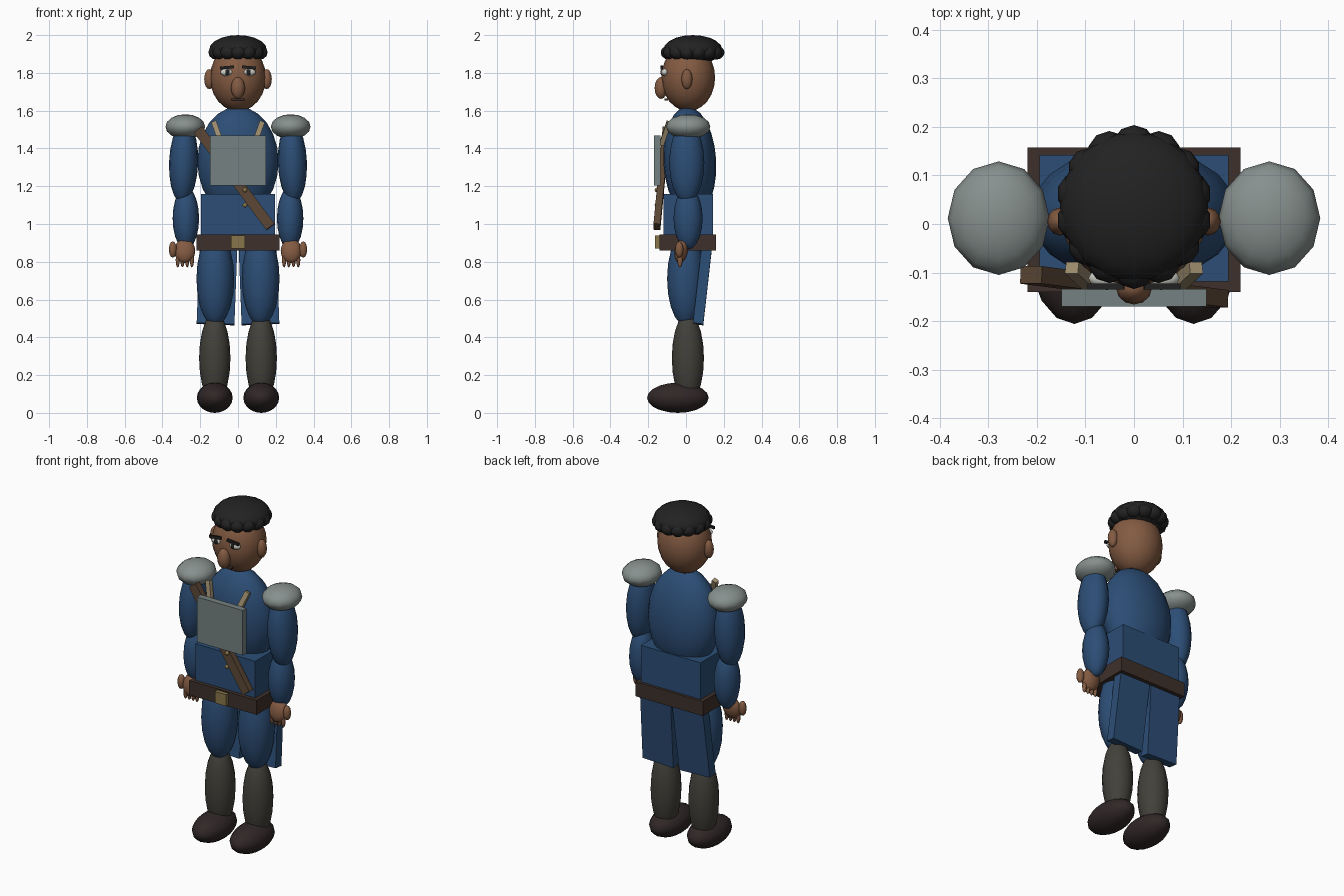
import bpy, math
from math import radians, sin, cos, pi
from mathutils import Vector, Matrix

if "Cube" in bpy.data.objects:
    bpy.data.objects.remove(bpy.data.objects["Cube"])


def material(name, r, g, b):
    m = bpy.data.materials.new(name)
    m.diffuse_color = (r, g, b, 1)
    m.use_nodes = True
    m.node_tree.nodes["Principled BSDF"].inputs["Base Color"].default_value = m.diffuse_color
    return m


BLUE = material("blue_cloth", 0.025, 0.075, 0.18)
SKIN = material("skin", 0.23, 0.105, 0.055)
HAIR = material("black_hair", 0.016, 0.016, 0.016)
STEEL = material("steel", 0.24, 0.28, 0.27)
PLATE = material("plate_steel", 0.18, 0.22, 0.22)
BELT = material("dark_leather", 0.048, 0.03, 0.023)
STRAP = material("brown_leather", 0.1, 0.06, 0.034)
SOCK = material("olive_wool", 0.055, 0.052, 0.042)
SHOE = material("shoe_leather", 0.03, 0.02, 0.02)
BRASS = material("brass", 0.25, 0.18, 0.07)
TAN = material("tan_leather", 0.33, 0.26, 0.15)
WHITE = material("eye_white", 0.6, 0.6, 0.55)


def ball(name, loc, radii, mat, rot=(0, 0, 0), seg=16, rings=10):
    """Smooth ellipsoid."""
    bpy.ops.mesh.primitive_uv_sphere_add(segments=seg, ring_count=rings, radius=1,
                                         location=loc, rotation=[radians(a) for a in rot])
    o = bpy.context.object
    o.name, o.scale = name, radii
    o.data.materials.append(mat)
    bpy.ops.object.shade_smooth()
    return o


def box(name, loc, size, mat, rot=(0, 0, 0)):
    bpy.ops.mesh.primitive_cube_add(size=1, location=loc, rotation=[radians(a) for a in rot])
    o = bpy.context.object
    o.name, o.scale = name, size
    o.data.materials.append(mat)
    return o


def bar(name, p, q, width, depth, mat):
    """Flat strip from p to q, its depth facing the front."""
    p, q = Vector(p), Vector(q)
    z = (q - p).normalized()
    x = Vector((0, 1, 0)).cross(z).normalized()
    y = z.cross(x)
    o = box(name, (0, 0, 0), (1, 1, 1), mat)
    turn = Matrix((x, y, z)).transposed().to_4x4()
    o.matrix_world = (Matrix.Translation((p + q) / 2) @ turn
                      @ Matrix.Diagonal((width, depth, (q - p).length, 1)))
    return o


# head and face
ball("head", (0, 0.012, 1.775), (0.148, 0.142, 0.178), SKIN, seg=20, rings=12)
ball("nose", (0, -0.132, 1.72), (0.037, 0.034, 0.058), SKIN, seg=12, rings=8)
box("mouth", (0, -0.105, 1.66), (0.07, 0.02, 0.01), BELT)

# hair cap with a ring of curls
ball("hair_cap", (0, 0.036, 1.922), (0.153, 0.156, 0.078), HAIR)
for i in range(14):
    a = 2 * pi * i / 14 - pi / 2
    ball("hair_curl", (0.117 * cos(a), 0.035 + 0.124 * sin(a), 1.908),
         (0.045, 0.045, 0.038), HAIR, seg=10, rings=6)

# torso, waist and belt
ball("torso", (0, 0.02, 1.33), (0.215, 0.14, 0.292), BLUE, rot=(3, 0, 0), seg=20, rings=12)
box("waist", (0, 0.012, 1.02), (0.39, 0.26, 0.28), BLUE)
box("belt", (0, 0.009, 0.902), (0.44, 0.298, 0.085), BELT)
box("buckle", (0, -0.147, 0.904), (0.074, 0.032, 0.068), BRASS)

# chest plate and shoulder-to-hip strap
box("chest_plate", (0, -0.152, 1.335), (0.298, 0.036, 0.265), PLATE)
bar("diagonal_strap", (-0.212, -0.105, 1.5), (0.172, -0.154, 0.985), 0.055, 0.036, STRAP)
for z in (1.18, 1.10):
    ball("stud", (0.037, -0.152, z), (0.013, 0.014, 0.013), BRASS, seg=8, rings=6)

# everything that comes in left and right pairs
for s in (-1, 1):
    ball("ear", (s * 0.152, 0.005, 1.767), (0.027, 0.029, 0.053), SKIN, seg=12, rings=8)
    ball("eye", (s * 0.06, -0.112, 1.803), (0.034, 0.02, 0.02), WHITE, seg=12, rings=8)
    ball("pupil", (s * 0.056, -0.128, 1.803), (0.013, 0.008, 0.015), HAIR, seg=8, rings=6)
    box("eyebrow", (s * 0.058, -0.129, 1.829), (0.075, 0.012, 0.015), HAIR, rot=(0, s * 5, 0))
    bar("plate_strap", (s * 0.128, -0.09, 1.54), (s * 0.085, -0.13, 1.42), 0.028, 0.025, TAN)

    # arm and shoulder guard
    ball("shoulder_guard", (s * 0.279, 0.012, 1.515), (0.105, 0.117, 0.066), STEEL, seg=12, rings=8)
    ball("upper_arm", (s * 0.288, 0.004, 1.325), (0.077, 0.093, 0.215), BLUE, rot=(0, s * -2, 0))
    ball("forearm", (s * 0.276, 0.011, 1.03), (0.07, 0.077, 0.165), BLUE)

    # hand with thumb on the outside
    ball("palm", (s * 0.282, -0.025, 0.858), (0.056, 0.036, 0.065), SKIN, rot=(-10, 0, 0), seg=12, rings=8)
    ball("thumb", (s * 0.345, -0.035, 0.865), (0.022, 0.022, 0.043), SKIN, seg=10, rings=6)
    for i in range(4):
        ball("finger", (s * (0.244 + 0.025 * i), -0.032, 0.81), (0.011, 0.014, 0.04),
             SKIN, seg=8, rings=6)

    # leg and shoe
    ball("thigh", (s * 0.12, 0, 0.71), (0.1, 0.1, 0.25), BLUE)
    ball("lower_leg", (s * 0.123, 0.01, 0.29), (0.083, 0.085, 0.24), SOCK)
    ball("shoe", (s * 0.123, -0.043, 0.08), (0.095, 0.163, 0.08), SHOE)

    # rear coat tail, leaning in and splayed from the centre slit
    bar("coat_tail", (s * 0.102, 0.115, 0.92), (s * 0.119, 0.064, 0.47), 0.2, 0.055, BLUE)
